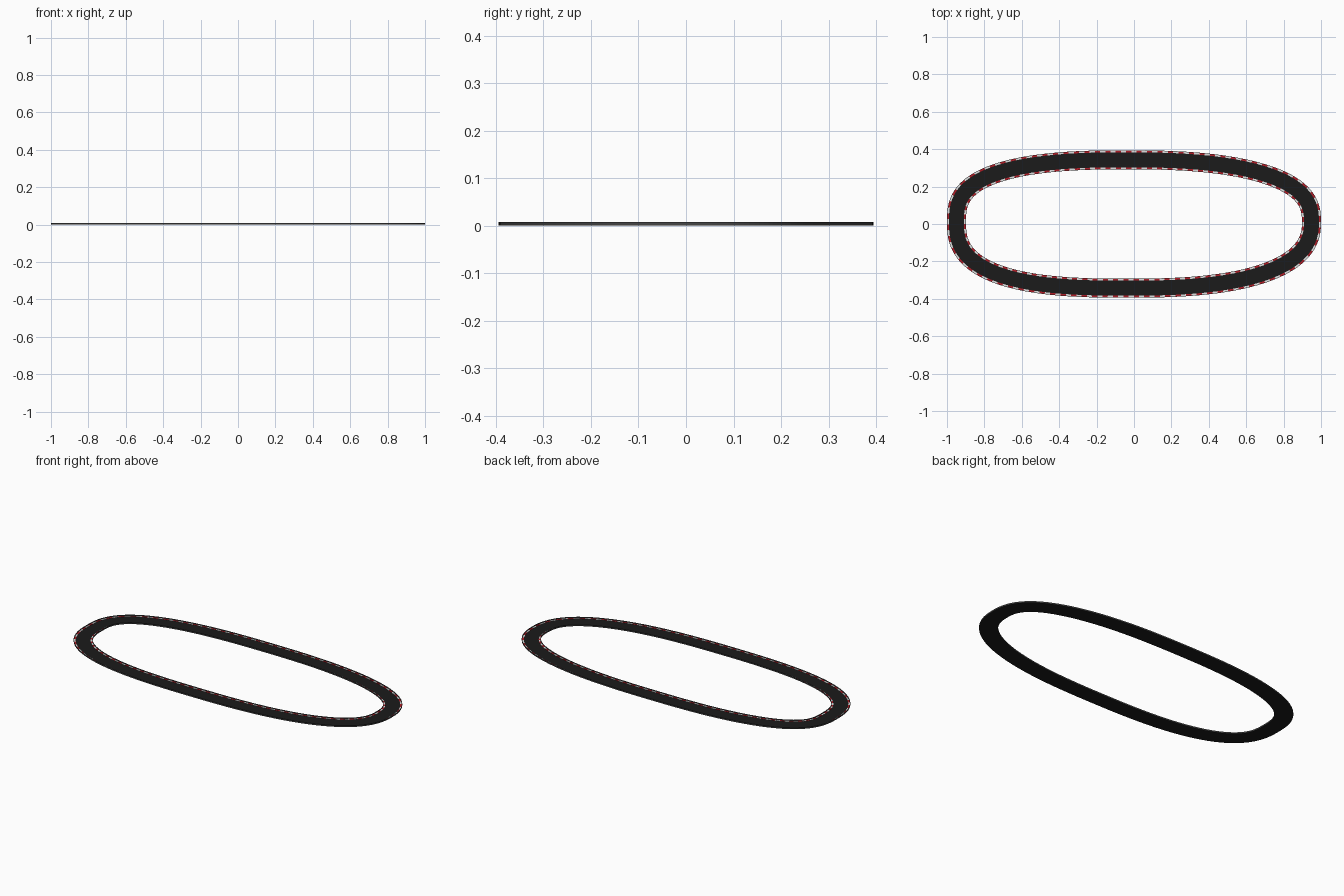
import bpy, bmesh, math
from mathutils import Vector

if "Cube" in bpy.data.objects:
    bpy.data.objects.remove(bpy.data.objects["Cube"])

N = 480          # samples around the loop
TOP = 0.008      # height of the edge barriers
HALF = 0.051     # half of the overall track width


def mat(name, col):
    m = bpy.data.materials.new(name)
    m.diffuse_color = (*col, 1)
    m.use_nodes = True
    m.node_tree.nodes["Principled BSDF"].inputs["Base Color"].default_value = m.diffuse_color
    return m


ASPHALT = mat("asphalt", (0.011, 0.011, 0.011))
RED = mat("kerb red", (0.45, 0.012, 0.02))
WHITE = mat("kerb white", (0.75, 0.75, 0.75))
BARRIER = mat("barrier grey", (0.06, 0.06, 0.06))

# rounded oval centre line, slightly fuller on the left
A, B, E = 1 - HALF, 0.394 - HALF, 2 / 2.6
loop = []
for i in range(4001):
    t = 2 * math.pi * i / 4000
    c, s = math.cos(t), math.sin(t)
    u = math.copysign(abs(c) ** E, c)
    v = math.copysign(abs(s) ** E, s)
    loop.append(Vector((A * u - 0.04 * v * v, B * v + 0.012 * u * u * (1 - v * v))))

# resample at equal spacing
cum = [0.0]
for a, b in zip(loop, loop[1:]):
    cum.append(cum[-1] + (b - a).length)
centre, k = [], 0
for i in range(N):
    d = cum[-1] * i / N
    while cum[k + 1] < d:
        k += 1
    centre.append(loop[k].lerp(loop[k + 1], (d - cum[k]) / (cum[k + 1] - cum[k])))
normal = []
for i in range(N):
    t = (centre[(i + 1) % N] - centre[i - 1]).normalized()
    normal.append(Vector((t.y, -t.x)))


def ring(name, lo, hi, z0, z1, mats, rule=lambda i: 0):
    """Rectangular section swept round the loop between two offsets."""
    bm = bmesh.new()
    rows = []
    for c, m in zip(centre, normal):
        corners = ((lo, z0), (hi, z0), (hi, z1), (lo, z1))
        rows.append([bm.verts.new((*(c + m * off), z)) for off, z in corners])
    for i in range(N):
        a, b = rows[i], rows[(i + 1) % N]
        for q in range(4):
            r = (q + 1) % 4
            bm.faces.new((a[q], b[q], b[r], a[r])).material_index = rule(i)
    bmesh.ops.recalc_face_normals(bm, faces=bm.faces)
    me = bpy.data.meshes.new(name)
    bm.to_mesh(me)
    bm.free()
    for m in mats:
        me.materials.append(m)
    bpy.context.collection.objects.link(bpy.data.objects.new(name, me))


# road slab
ring("road", -0.049, 0.049, 0, 0.0015, [ASPHALT])
for side, s in (("outer", 1), ("inner", -1)):
    # striped kerb laid on the slab
    a, b = sorted((s * 0.040, s * 0.049))
    ring(side + "_kerb", a, b, 0.0015, 0.0025, [RED, WHITE], lambda i: (i // 3) % 2)
    # low barrier along the edge
    a, b = sorted((s * 0.049, s * HALF))
    ring(side + "_barrier", a, b, 0, TOP, [BARRIER])
